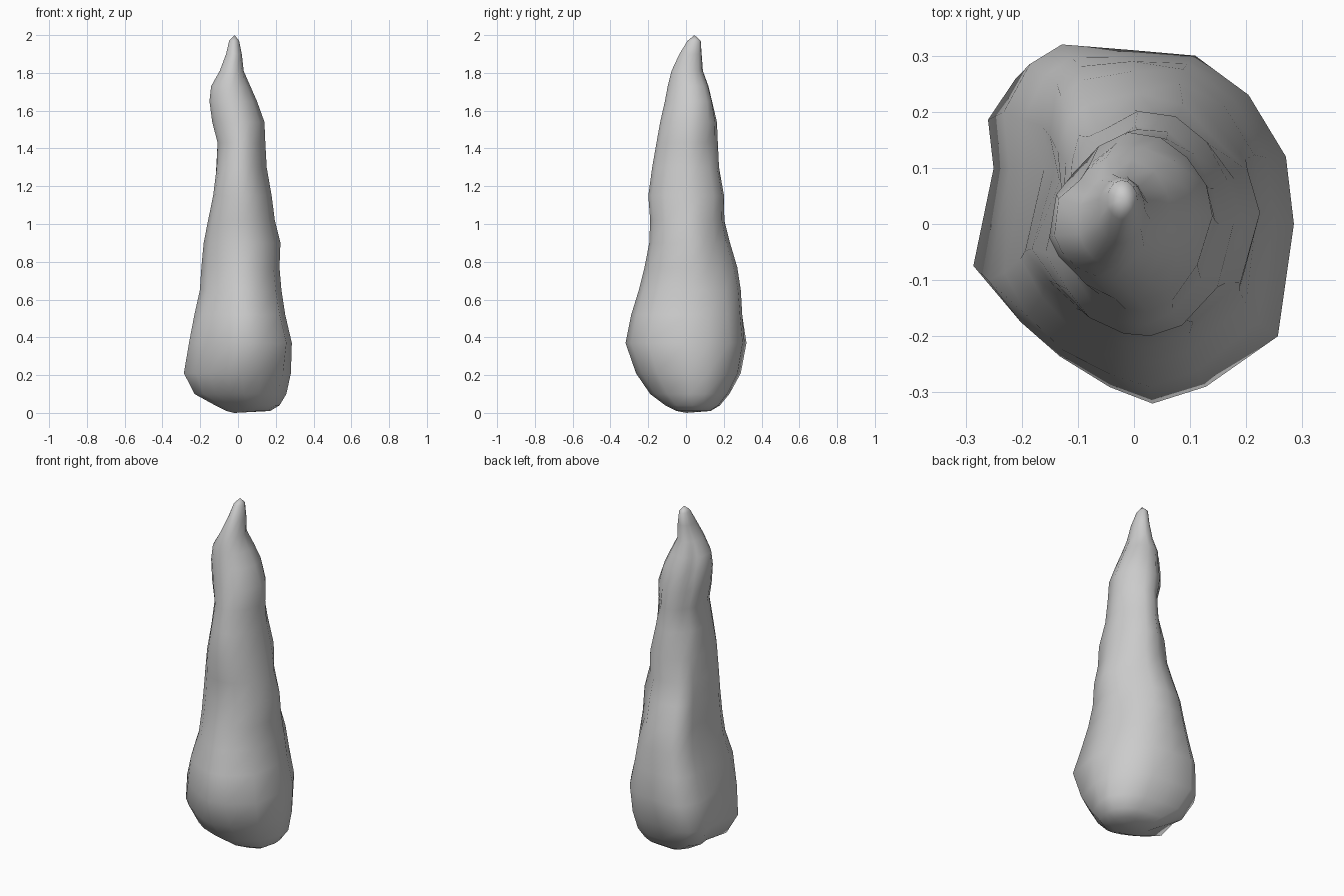
import bpy, bmesh, math

# Rings up the spike: z, x min, x max, y min, y max
RINGS = [
    (0.01, -0.06, 0.17, -0.05, 0.13),
    (0.04, -0.12, 0.22, -0.11, 0.18),
    (0.10, -0.225, 0.255, -0.19, 0.23),
    (0.21, -0.285, 0.28, -0.265, 0.29),
    (0.37, -0.257, 0.285, -0.32, 0.32),
    (0.52, -0.228, 0.25, -0.29, 0.305),
    (0.65, -0.205, 0.23, -0.25, 0.295),
    (0.77, -0.20, 0.22, -0.22, 0.275),
    (0.90, -0.19, 0.225, -0.195, 0.235),
    (1.02, -0.165, 0.195, -0.19, 0.205),
    (1.15, -0.142, 0.178, -0.20, 0.205),
    (1.30, -0.128, 0.152, -0.18, 0.177),
    (1.43, -0.115, 0.145, -0.157, 0.17),
    (1.54, -0.143, 0.14, -0.137, 0.165),
    (1.65, -0.157, 0.10, -0.112, 0.14),
    (1.73, -0.147, 0.065, -0.097, 0.12),
    (1.81, -0.10, 0.03, -0.077, 0.09),
    (1.90, -0.065, 0.02, -0.035, 0.083),
    (1.97, -0.048, 0.006, 0.008, 0.078),
]

# Lumpy outline of the base, counter-clockwise from the right
BASE = [(.285, 0), (.27, .12), (.2, .23), (.1, .3), (-.02, .31), (-.15, .32),
        (-.21, .285), (-.26, .2), (-.25, .1), (-.285, -.1), (-.22, -.17),
        (-.15, -.23), (-.06, -.29), (.02, -.32), (.12, -.29), (.255, -.2)]

# Dents (negative depth = bulge): angle, z, angular width, height spread, depth
DENTS = [(158, 0.85, 15, 0.25, 0.24), (112, 1.15, 14, 0.16, 0.08),
         (195, 1.25, 18, 0.12, 0.08), (135, 1.66, 24, 0.12, 0.28),
         (45, 0.85, 22, 0.16, 0.15), (48, 1.43, 22, 0.09, 0.14),
         (135, 1.37, 22, 0.10, 0.16), (315, 1.36, 22, 0.12, 0.11),
         (222, 0.50, 22, 0.14, -0.08), (222, 0.12, 22, 0.07, -0.08),
         (220, 1.10, 22, 0.08, -0.08), (30, 0.12, 20, 0.07, -0.07),
         (318, 0.13, 22, 0.09, 0.12), (45, 1.68, 25, 0.07, -0.10)]


def dent(angle, z):
    """Radius factor after all dents and bulges."""
    f = 1.0
    for a, dz, wa, wz, d in DENTS:
        da = (math.degrees(angle) - a + 180) % 360 - 180
        f -= d * math.exp(-(da / wa) ** 2 - ((z - dz) / wz) ** 2)
    return f


bm = bmesh.new()
loops = []
for z, x0, x1, y0, y1 in RINGS:
    # the base outline becomes rounder towards the tip
    w = max(0.0, min(1.0, (z - 0.38) / 0.6))
    loop = []
    for px, py in BASE:
        u, v = px / 0.285, py / 0.32
        a = math.atan2(v, u)
        u += (math.cos(a) - u) * w
        v += (math.sin(a) - v) * w
        f = dent(a, z)
        loop.append(bm.verts.new(((x0 + x1) / 2 + (x1 - x0) / 2 * u * f,
                                  (y0 + y1) / 2 + (y1 - y0) / 2 * v * f, z)))
    loops.append(loop)

# Skin between rings, then close bottom and tip
n = len(BASE)
for lo, hi in zip(loops, loops[1:]):
    for i in range(n):
        j = (i + 1) % n
        bm.faces.new((lo[i], lo[j], hi[j], hi[i]))
bottom = bm.verts.new((-0.02, 0.0, 0.0))
tip = bm.verts.new((-0.018, 0.045, 2.0))
for i in range(n):
    j = (i + 1) % n
    bm.faces.new((loops[0][j], loops[0][i], bottom))
    bm.faces.new((loops[-1][i], loops[-1][j], tip))
bmesh.ops.recalc_face_normals(bm, faces=bm.faces)

mesh = bpy.data.meshes.new("stalagmite")
bm.to_mesh(mesh)
bm.free()
mesh.shade_smooth()
spike = bpy.data.objects.new("stalagmite", mesh)
bpy.context.collection.objects.link(spike)
